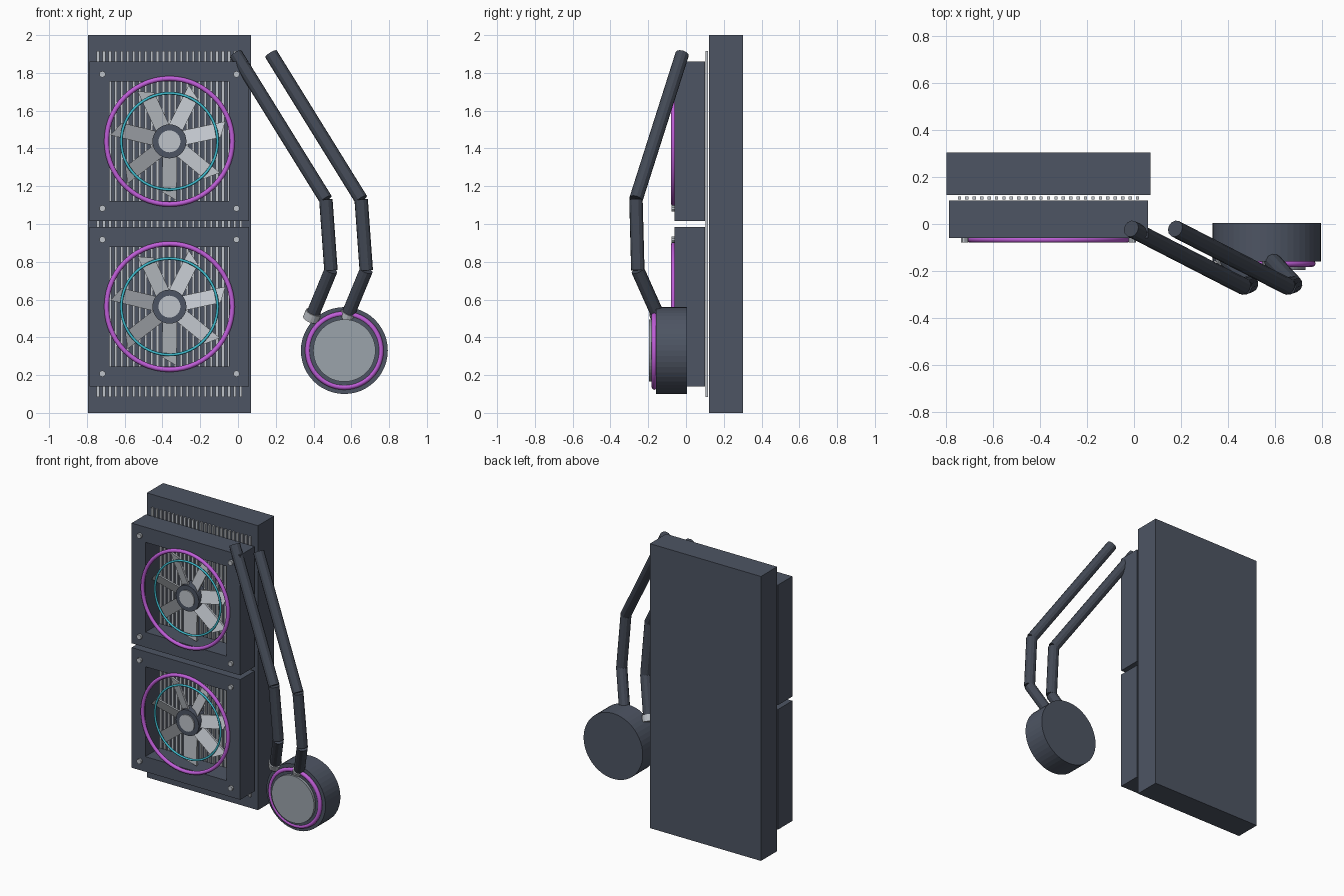
import bpy
import bmesh
from math import radians, pi, cos, sin
from mathutils import Vector, Matrix

cube = bpy.data.objects.get("Cube")
if cube:
    bpy.data.objects.remove(cube)


def material(name, rgb):
    m = bpy.data.materials.new(name)
    m.use_nodes = True
    m.diffuse_color = (*rgb, 1)
    node = next(n for n in m.node_tree.nodes if n.type == "BSDF_PRINCIPLED")
    node.inputs["Base Color"].default_value = (*rgb, 1)
    return m


SLATE = material("slate", (0.075, 0.09, 0.125))
RUBBER = material("dark rubber", (0.055, 0.066, 0.09))
SILVER = material("silver", (0.52, 0.55, 0.59))
GLASS = material("grey glass", (0.33, 0.37, 0.41))
MAGENTA = material("magenta glow", (0.52, 0.11, 0.68))
CYAN = material("cyan glow", (0.05, 0.5, 0.62))


def finish(bm, name, mat, smooth=False):
    bmesh.ops.recalc_face_normals(bm, faces=bm.faces)
    mesh = bpy.data.meshes.new(name)
    bm.to_mesh(mesh)
    bm.free()
    mesh.materials.append(mat)
    for p in mesh.polygons:
        p.use_smooth = smooth
    ob = bpy.data.objects.new(name, mesh)
    bpy.context.collection.objects.link(ob)
    return ob


def add_box(bm, lo, hi):
    lo, hi = Vector(lo), Vector(hi)
    mat = Matrix.Translation((lo + hi) / 2) @ Matrix.Diagonal((*(hi - lo), 1))
    bmesh.ops.create_cube(bm, size=1, matrix=mat)


def add_rod(bm, a, b, radius, sides):
    a, b = Vector(a), Vector(b)
    turn = (b - a).to_track_quat("Z", "Y").to_matrix().to_4x4()
    bmesh.ops.create_cone(bm, cap_ends=True, segments=sides, radius1=radius, radius2=radius,
                          depth=(b - a).length, matrix=Matrix.Translation((a + b) / 2) @ turn)


def box(name, lo, hi, mat):
    bm = bmesh.new()
    add_box(bm, lo, hi)
    return finish(bm, name, mat)


def disc(name, x, z, y0, y1, radius, mat, sides=40):
    bm = bmesh.new()
    add_rod(bm, (x, y1, z), (x, y0, z), radius, sides)
    return finish(bm, name, mat)


def ring(name, x, y, z, major, minor, mat):
    # round tube swept in a circle about the y axis
    bm = bmesh.new()
    n, k = 56, 8
    loops = []
    for i in range(n):
        a = 2 * pi * i / n
        loop = []
        for j in range(k):
            b = 2 * pi * j / k
            r = major + minor * cos(b)
            loop.append(bm.verts.new((x + r * cos(a), y + minor * sin(b), z + r * sin(a))))
        loops.append(loop)
    for i in range(n):
        p, q = loops[i], loops[(i + 1) % n]
        for j in range(k):
            bm.faces.new((p[j], q[j], q[(j + 1) % k], p[(j + 1) % k]))
    return finish(bm, name, mat, True)


# Radiator block and its row of fins
CX = -0.363
box("radiator", (CX - 0.432, 0.123, 0), (CX + 0.432, 0.303, 2), SLATE)
bm = bmesh.new()
for i in range(25):
    x = CX + (i - 12) * 0.0315
    add_box(bm, (x - 0.007, 0.104, 0.085), (x + 0.007, 0.117, 1.915))
finish(bm, "radiator_fins", SILVER)


def fan(label, cz):
    outer, inner = 0.4225, 0.316
    front, back = -0.06, 0.1

    # square frame made of four bars
    bm = bmesh.new()
    for s in (-1, 1):
        a, b = sorted((s * inner, s * outer))
        add_box(bm, (CX - outer, front, cz + a), (CX + outer, back, cz + b))
        add_box(bm, (CX + a, front, cz - inner), (CX + b, back, cz + inner))
    finish(bm, label + "_fan_frame", SLATE)

    # corner screws
    bm = bmesh.new()
    for sx in (-1, 1):
        for sz in (-1, 1):
            x, z = CX + sx * 0.355, cz + sz * 0.355
            add_rod(bm, (x, front + 0.01, z), (x, -0.078, z), 0.017, 10)
    finish(bm, label + "_fan_screws", SILVER)

    # seven pitched blades with slanted tips
    bm = bmesh.new()
    outline = [(0.07, -0.036), (0.268, -0.036), (0.312, 0.042), (0.07, 0.042)]
    for i in range(7):
        turn = Matrix.Rotation(-radians(12 + i * 360 / 7), 4, "Y")
        rows = []
        for dy in (-0.007, 0.007):
            rows.append([bm.verts.new(Vector((CX, -0.008, cz)) + turn @ Vector((r, dy + t * 0.45, t)))
                         for r, t in outline])
        bm.faces.new(rows[0])
        bm.faces.new(rows[1])
        for j in range(4):
            k = (j + 1) % 4
            bm.faces.new((rows[0][j], rows[0][k], rows[1][k], rows[1][j]))
    finish(bm, label + "_fan_blades", SILVER)

    # hub and glowing rings
    disc(label + "_fan_hub", CX, cz, -0.045, 0.04, 0.09, SLATE, 32)
    disc(label + "_fan_hub_cap", CX, cz, -0.052, -0.04, 0.058, SILVER, 32)
    ring(label + "_fan_outer_glow", CX, -0.066, cz, 0.333, 0.013, MAGENTA)
    ring(label + "_fan_inner_glow", CX, -0.04, cz, 0.255, 0.0075, CYAN)


fan("upper", 1.4375)
fan("lower", 0.5625)

# Pump: round body, glowing ring and glass face
PX, PZ = 0.563, 0.33
disc("pump_body", PX, PZ, -0.16, 0.005, 0.23, SLATE, 48)
disc("pump_lip", PX, PZ, -0.178, -0.155, 0.185, SLATE, 48)
ring("pump_glow", PX, -0.168, PZ, 0.194, 0.014, MAGENTA)
disc("pump_face", PX, PZ, -0.195, -0.17, 0.165, GLASS, 48)

# Two bent hoses with end fittings
path = [Vector(p) for p in ((-0.012, -0.02, 1.9), (0.465, -0.265, 1.13),
                            (0.492, -0.255, 0.755), (0.395, -0.15, 0.52))]
for label, shift in (("inner", 0), ("outer", 0.187)):
    points = [p + Vector((shift, 0, 0)) for p in path]
    bm = bmesh.new()
    for a, b in zip(points, points[1:]):
        add_rod(bm, a, b, 0.036, 12)
    finish(bm, label + "_hose", RUBBER)
    bm = bmesh.new()
    along = (points[3] - points[2]).normalized()
    add_rod(bm, points[3] - along * 0.015, points[3] + along * 0.03, 0.043, 16)
    finish(bm, label + "_hose_fitting", SILVER)
